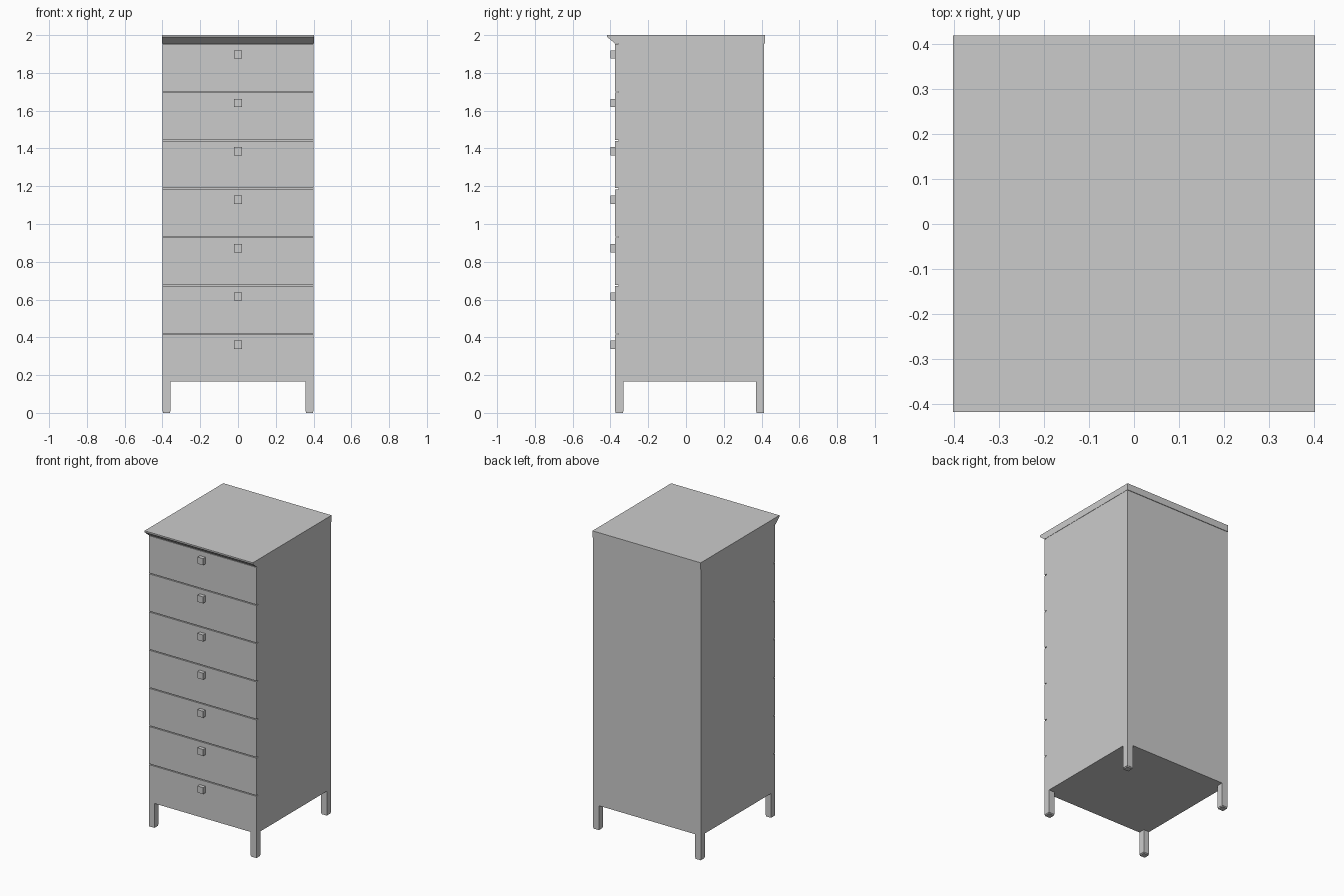
import bpy
import bmesh

if "Cube" in bpy.data.objects:
    bpy.data.objects.remove(bpy.data.objects["Cube"], do_unlink=True)

GREY = (0.6, 0.6, 0.6, 1.0)
grey = bpy.data.materials.new("plain grey")
grey.use_nodes = True
grey.diffuse_color = GREY
grey.node_tree.nodes["Principled BSDF"].inputs["Base Color"].default_value = GREY


def finish(name, bm):
    bmesh.ops.recalc_face_normals(bm, faces=bm.faces)
    mesh = bpy.data.meshes.new(name)
    bm.to_mesh(mesh)
    bm.free()
    mesh.materials.append(grey)
    obj = bpy.data.objects.new(name, mesh)
    bpy.context.collection.objects.link(obj)
    return obj


def box(name, x0, x1, y0, y1, z0, z1):
    bm = bmesh.new()
    bmesh.ops.create_cube(bm, size=1)
    for v in bm.verts:
        v.co.x = x1 if v.co.x > 0 else x0
        v.co.y = y1 if v.co.y > 0 else y0
        v.co.z = z1 if v.co.z > 0 else z0
    return finish(name, bm)


def extrude_profile(name, profile, half_width):
    """Sweep a (y, z) outline across the width."""
    bm = bmesh.new()
    face = bm.faces.new([bm.verts.new((-half_width, y, z)) for y, z in profile])
    swept = bmesh.ops.extrude_face_region(bm, geom=[face])
    moved = [g for g in swept["geom"] if isinstance(g, bmesh.types.BMVert)]
    bmesh.ops.translate(bm, verts=moved, vec=(2 * half_width, 0, 0))
    return finish(name, bm)


HALF_W = 0.4
FRONT, BACK = -0.375, 0.414
BASE, TOP = 0.165, 1.955
FRONT_THICK = 0.018
DRAWERS = 7
GAP = 0.006
LEG = 0.043

# Carcass behind the drawer fronts
box("carcass", -HALF_W, HALF_W, FRONT + FRONT_THICK, BACK, BASE, TOP)

# Top with an overhanging bevelled front edge
extrude_profile("top", [(FRONT, TOP), (-0.417, 1.99), (-0.417, 2.0),
                        (0.418, 2.0), (0.418, TOP)], 0.402)

# Drawer fronts and square knobs
pitch = (TOP - BASE + GAP / 2) / DRAWERS
for i in range(DRAWERS):
    z0 = BASE + i * pitch
    z1 = z0 + pitch - GAP
    box(f"drawer_front_{i + 1}", -HALF_W, HALF_W, FRONT, FRONT + FRONT_THICK, z0, z1)
    knob_z = z0 + 0.195
    box(f"knob_{i + 1}", -0.021, 0.021, -0.4, FRONT, knob_z - 0.022, knob_z + 0.022)

# Legs with small foot pads
for side, sx in (("right", -1), ("left", 1)):
    x0, x1 = sorted((sx * HALF_W, sx * (HALF_W - LEG)))
    for end, y0 in (("front", FRONT), ("back", BACK - LEG)):
        box(f"{end}_{side}_leg", x0, x1, y0, y0 + LEG, 0.008, BASE)
        inset = 0.002
        box(f"{end}_{side}_foot_pad", x0 + inset, x1 - inset,
            y0 + inset, y0 + LEG - inset, 0, 0.008)
